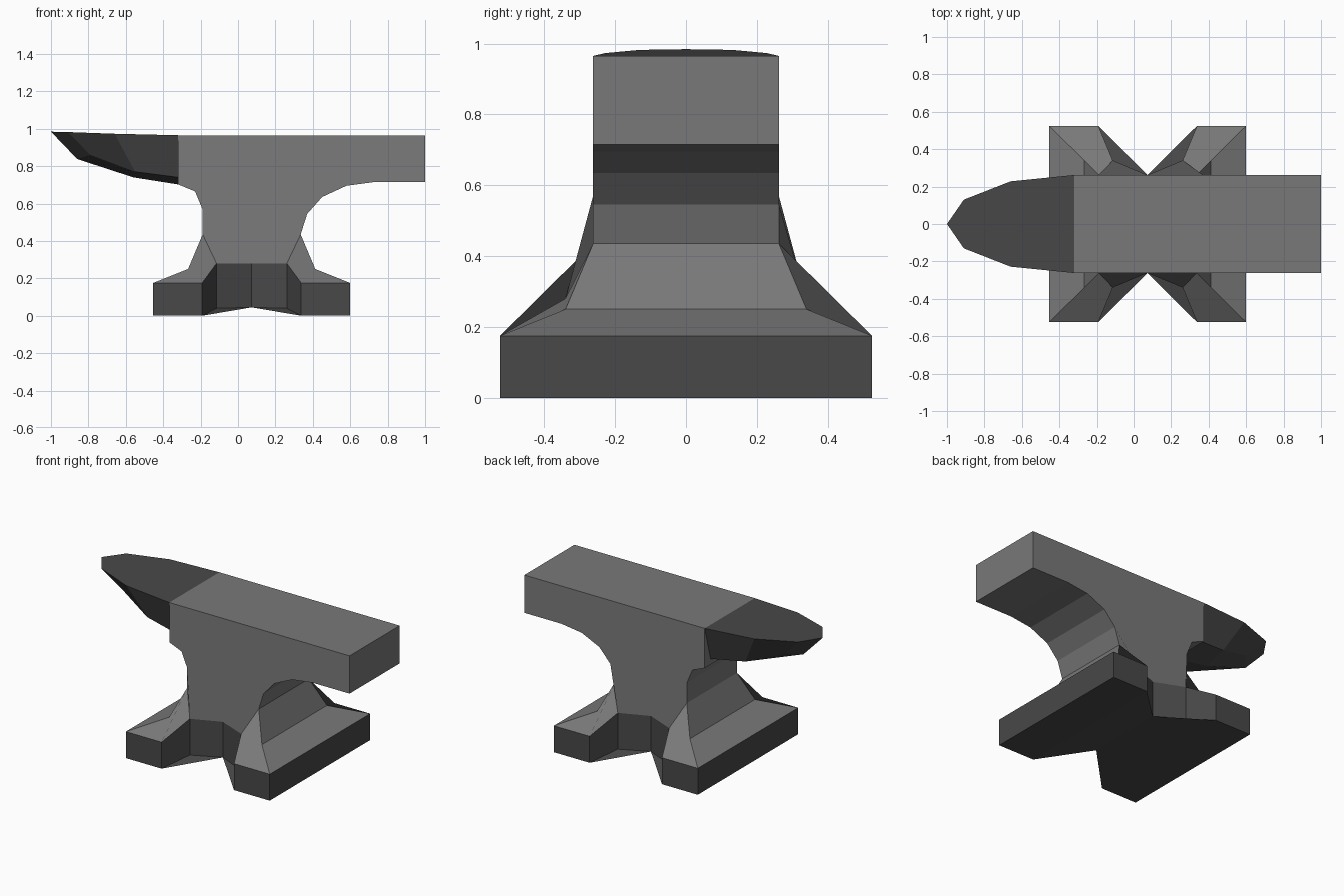
import bpy
import bmesh

cube = bpy.data.objects.get("Cube")
if cube:
    bpy.data.objects.remove(cube, do_unlink=True)


def material(name, rgb):
    mat = bpy.data.materials.new(name)
    mat.use_nodes = True
    color = (*rgb, 1)
    mat.diffuse_color = color
    mat.node_tree.nodes["Principled BSDF"].inputs["Base Color"].default_value = color
    return mat


steel = material("worn_steel_grey", (0.19, 0.19, 0.19))
dark = material("dark_iron_grey", (0.065, 0.065, 0.065))


def build(name, faces, mats):
    """faces: list of (corner points, material slot); shared corners are welded."""
    bm = bmesh.new()
    for points, slot in faces:
        face = bm.faces.new([bm.verts.new(p) for p in points])
        face.material_index = slot
    bmesh.ops.remove_doubles(bm, verts=bm.verts, dist=0.0005)
    bmesh.ops.recalc_face_normals(bm, faces=bm.faces)
    mesh = bpy.data.meshes.new(name)
    bm.to_mesh(mesh)
    bm.free()
    for mat in mats:
        mesh.materials.append(mat)
    obj = bpy.data.objects.new(name, mesh)
    bpy.context.collection.objects.link(obj)
    return obj


CX = 0.073      # middle of the base along x
HALF = 0.262    # half width of the body
TOP = 0.965
RIM = 0.175     # height of the base walls


def pt(sx, sy, x, y, z):
    return (CX + sx * x, sy * y, z)


faces = []

# Body outline in x and z: down the heel side, and down the horn side
heel = [(1, TOP), (1, 0.715), (0.73, 0.715), (0.58, 0.695), (0.45, 0.635),
        (0.37, 0.545), (CX + HALF, 0.435)]
throat = [(-0.32, TOP), (-0.32, 0.702), (-0.23, 0.665), (-0.19, 0.57),
          (CX - HALF, 0.435)]

# Top face and the bands under the heel and the horn
for outline in (heel, throat, [heel[0], throat[0]]):
    for (xa, za), (xb, zb) in zip(outline, outline[1:]):
        faces.append(([(xa, -HALF, za), (xb, -HALF, zb),
                       (xb, HALF, zb), (xa, HALF, za)], 0))

for sy in (-1, 1):
    # Broad side of the body, flaring out to the waist corners
    side = [(x, sy * HALF, z) for x, z in throat]
    side += [pt(-1, sy, 0.188, 0.34, 0.28), pt(1, sy, 0, HALF, 0.28),
             pt(1, sy, 0.188, 0.34, 0.28)]
    side += [(x, sy * HALF, z) for x, z in reversed(heel)]
    faces.append((side, 0))

for sx in (-1, 1):
    # Foot: sloped tops and end wall running across the base
    for a, b, slot in [((0.527, 0.525, 0), (0.527, 0.525, RIM), 1),
                       ((0.527, 0.525, RIM), (0.34, 0.34, 0.25), 0),
                       ((0.34, 0.34, 0.25), (HALF, HALF, 0.435), 0),
                       ((0.527, 0.525, 0), (0.265, 0.525, 0), 1),
                       ((0.265, 0.525, 0), (0, HALF, 0.045), 1)]:
        faces.append(([pt(sx, -1, *a), pt(sx, -1, *b),
                       pt(sx, 1, *b), pt(sx, 1, *a)], slot))
    for sy in (-1, 1):
        # Toe slope
        faces.append(([pt(sx, sy, 0.527, 0.525, RIM), pt(sx, sy, 0.265, 0.525, RIM),
                       pt(sx, sy, 0.188, 0.34, 0.28), pt(sx, sy, HALF, HALF, 0.435),
                       pt(sx, sy, 0.34, 0.34, 0.25)], 0))
        # Toe wall and the two recessed walls of the notch
        wall = [(0.527, 0.525, 0, RIM), (0.265, 0.525, 0, RIM),
                (0.188, 0.34, 0.04, 0.28), (0, HALF, 0.045, 0.28)]
        for (xa, ya, la, ha), (xb, yb, lb, hb) in zip(wall, wall[1:]):
            faces.append(([pt(sx, sy, xa, ya, la), pt(sx, sy, xb, yb, lb),
                           pt(sx, sy, xb, yb, hb), pt(sx, sy, xa, ya, ha)], 1))
        # Underside of the notch
        faces.append(([pt(sx, sy, 0.265, 0.525, 0), pt(sx, sy, 0.188, 0.34, 0.04),
                       pt(sx, sy, 0, HALF, 0.045)], 1))

build("anvil_body", faces, [steel, dark])

# Horn: top edge, lower side edge and keel at three stations, closing at a tip
edge = [(-0.32, HALF, TOP), (-0.66, 0.228, 0.973), (-0.91, 0.13, 0.982)]
lower = [(-0.32, 0.2, 0.74), (-0.55, 0.165, 0.77), (-0.79, 0.085, 0.86)]
keel = [(-0.32, 0, 0.702), (-0.56, 0, 0.74), (-0.86, 0, 0.838)]
tip = (-1, 0, 0.984)


def flip(points):
    return [(x, -y, z) for x, y, z in points]


horn = [(edge + [tip] + flip(reversed(edge)), 0),
        ([edge[0], lower[0], keel[0]] + flip([lower[0], edge[0]]), 0)]
for i in (0, 1):
    for upper, under in ((edge, lower), (lower, keel)):
        quad = [upper[i], upper[i + 1], under[i + 1], under[i]]
        horn += [(quad, 0), (flip(quad), 0)]
nose = [edge[2], tip, keel[2], lower[2]]
horn += [(nose, 0), (flip(nose), 0)]
build("horn", horn, [dark])
